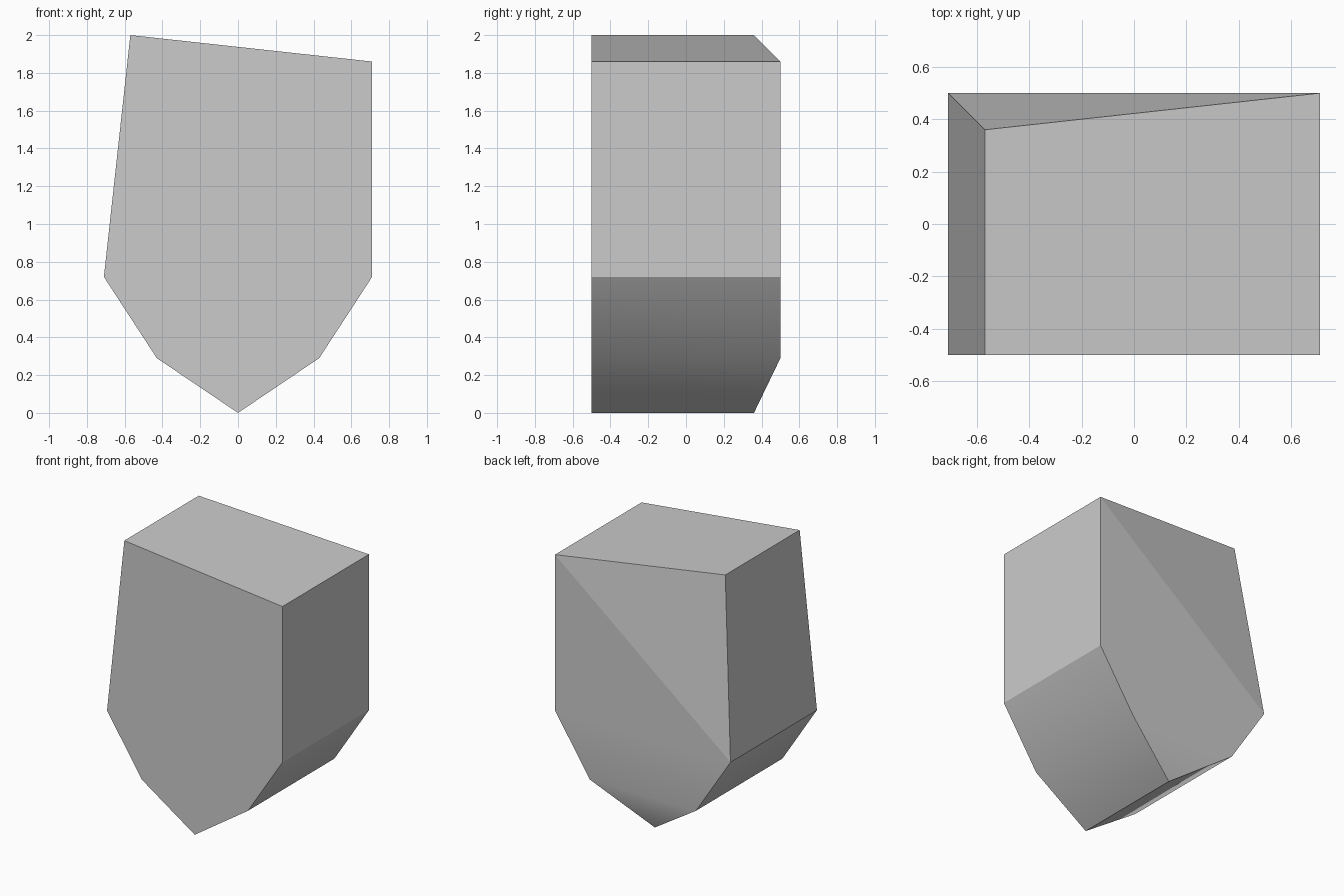
import bpy, bmesh, math

cube = bpy.data.objects.get("Cube")
if cube:
    bpy.data.objects.remove(cube, do_unlink=True)

# One plain grey for the whole stone
grey = bpy.data.materials.new("light grey")
grey.use_nodes = True
colour = (0.6, 0.6, 0.6, 1)
grey.diffuse_color = colour
grey.node_tree.nodes["Principled BSDF"].inputs["Base Color"].default_value = colour

# Front outline, clockwise from the upper peak: x, z, depth of the back corner
outline = [(-0.57, 2.0, 0.36), (0.71, 1.86, 0.5), (0.71, 0.72, 0.5),
           (0.43, 0.29, 0.5), (0, 0, 0.36), (-0.43, 0.29, 0.5), (-0.71, 0.72, 0.5)]

bm = bmesh.new()
front = [bm.verts.new((x, -0.5, z)) for x, z, _ in outline]
back = [bm.verts.new((x, y, z)) for x, z, y in outline]
bm.faces.new(front)

# Side walls, split so that the shading follows the facets
n = len(outline)
for i in range(n):
    j = (i + 1) % n
    bm.faces.new((front[i], front[j], back[j]))
    bm.faces.new((front[i], back[j], back[i]))

# Faceted back: chipped peak, flat middle, chipped tip
for tri in ((0, 1, 6), (1, 2, 6), (2, 5, 6), (2, 3, 5), (3, 4, 5)):
    bm.faces.new([back[i] for i in tri])
bmesh.ops.recalc_face_normals(bm, faces=bm.faces)

# Smooth across shallow angles, but keep the upper chip crisp
for f in bm.faces:
    f.smooth = True
for e in bm.edges:
    e.smooth = e.calc_face_angle() < math.radians(30)
bm.edges.get((back[1], back[6])).smooth = False

mesh = bpy.data.meshes.new("stone_block")
bm.to_mesh(mesh)
bm.free()
mesh.materials.append(grey)
bpy.context.collection.objects.link(bpy.data.objects.new("stone_block", mesh))
